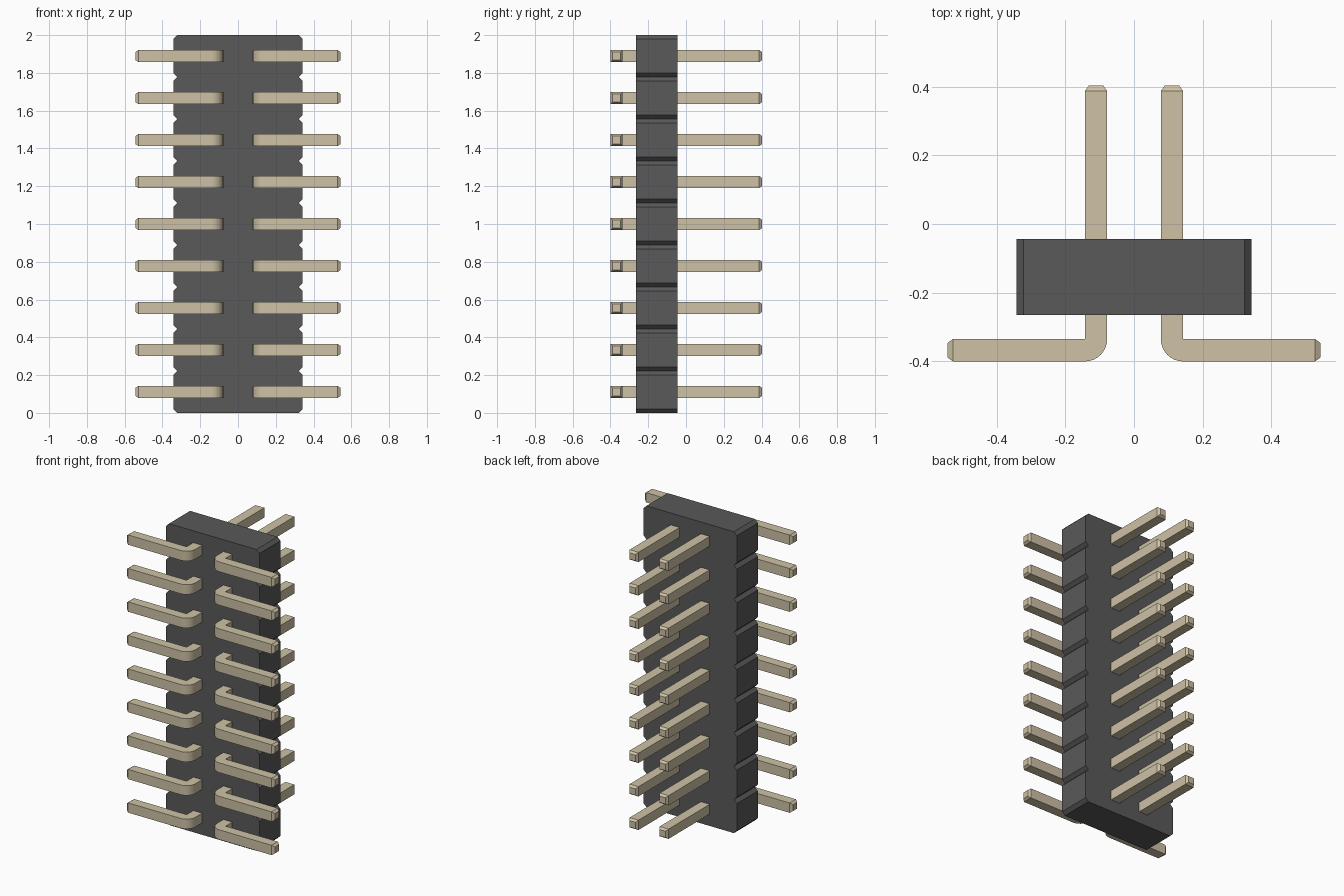
import bpy, bmesh, math
from mathutils import Vector

if "Cube" in bpy.data.objects:
    bpy.data.objects.remove(bpy.data.objects["Cube"])

COUNT = 9
PITCH = 2.0 / COUNT
HALF = 0.0325     # half thickness of a pin
TIP = 0.016       # chamfer of the pin tips


def material(name, color):
    m = bpy.data.materials.new(name)
    m.diffuse_color = color
    m.use_nodes = True
    m.node_tree.nodes["Principled BSDF"].inputs["Base Color"].default_value = m.diffuse_color
    return m


def prism(points, offset):
    """Closed polygon extruded along offset, with outward normals."""
    bm = bmesh.new()
    face = bm.faces.new([bm.verts.new(p) for p in points])
    out = bmesh.ops.extrude_face_region(bm, geom=[face], use_keep_orig=True)
    verts = [v for v in out["geom"] if isinstance(v, bmesh.types.BMVert)]
    bmesh.ops.translate(bm, verts=verts, vec=offset)
    bmesh.ops.recalc_face_normals(bm, faces=bm.faces)
    return bm


def to_mesh(bm, name, mat):
    me = bpy.data.meshes.new(name)
    bm.to_mesh(me)
    bm.free()
    me.materials.append(mat)
    return me


def add(name, me, z=0.0):
    ob = bpy.data.objects.new(name, me)
    ob.location.z = z
    bpy.context.collection.objects.link(ob)
    return ob


plastic = material("dark_plastic", (0.10, 0.10, 0.10, 1))
metal = material("pale_metal", (0.62, 0.54, 0.38, 1))

# Housing: block outline with a chamfer at both ends of every segment
W, C = 0.342, 0.021
side = [(W - C, 0.0)]
for i in range(COUNT):
    z0, z1 = i * PITCH, (i + 1) * PITCH
    side += [(W, z0 + C), (W, z1 - C), (W - C, z1)]
outline = side + [(-x, z) for x, z in reversed(side)]
body = prism([(x, -0.265, z) for x, z in outline], (0, 0.221, 0))
add("housing", to_mesh(body, "housing", plastic))


def pin_mesh(name, s):
    """L-shaped square pin, rounded outer bend and chamfered tips; s = side."""
    x0, x1, xe = 0.078, 0.143, 0.543 - TIP
    y0, y1, ye = -0.40, -0.335, 0.403 - TIP
    r = 0.065
    arc = [(x0 + r - r * math.cos(a), y0 + r - r * math.sin(a))
           for a in (math.pi / 2 * k / 8 for k in range(9))]
    pts = [(x0, ye)] + arc + [(xe, y0), (xe, y1), (x1, y1), (x1, ye)]
    bm = prism([(s * x, y, -HALF) for x, y in pts], (0, 0, 2 * HALF))
    ends = [f for f in bm.faces
            if all(abs(v.co.y - ye) < 1e-5 for v in f.verts)
            or all(abs(v.co.x - s * xe) < 1e-5 for v in f.verts)]
    bmesh.ops.inset_individual(bm, faces=ends, thickness=TIP, depth=TIP)
    me = to_mesh(bm, name, metal)
    for p in me.polygons:
        p.use_smooth = True
    me.set_sharp_from_angle(angle=math.radians(30))
    return me


# Two mirrored columns of pins
for label, s in (("right", 1), ("left", -1)):
    me = pin_mesh(label + "_pin", s)
    for i in range(COUNT):
        add(f"{label}_pin_{i + 1}", me, (i + 0.5) * PITCH)
